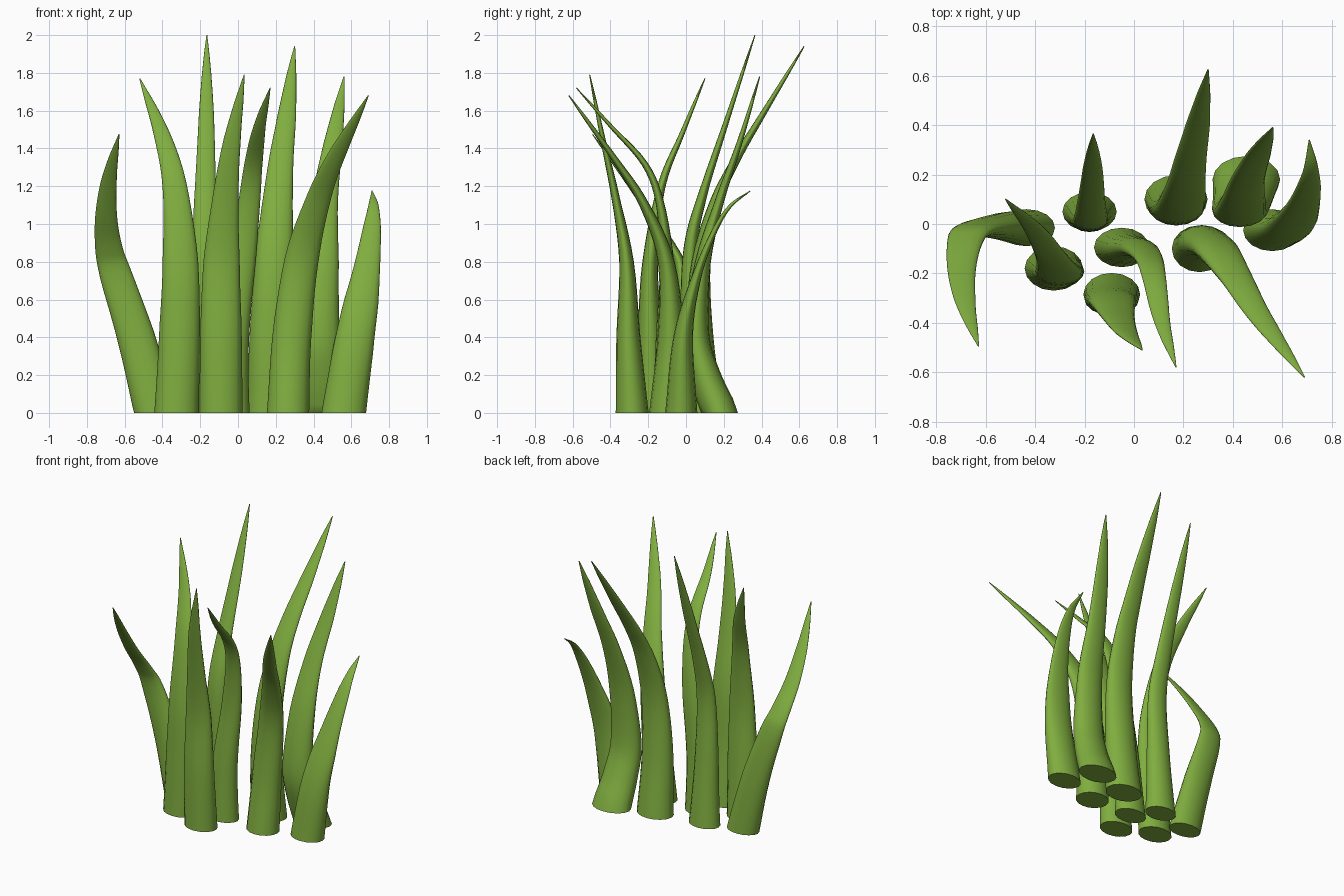
import bpy, bmesh, math
from mathutils import Vector

if "Cube" in bpy.data.objects:
    bpy.data.objects.remove(bpy.data.objects["Cube"])

green = bpy.data.materials.new("grass green")
green.diffuse_color = (0.215, 0.42, 0.05, 1)
green.use_nodes = True
green.node_tree.nodes["Principled BSDF"].inputs["Base Color"].default_value = green.diffuse_color

SIDES, STEPS = 16, 5

# Width and thickness falloff from root to tip
WIDTH = [(0, 1), (.25, .95), (.45, .83), (.6, .63), (.8, .4), (.92, .2), (1, .02)]
THICK = [(0, 1), (.2, .76), (.45, .43), (.6, .27), (.8, .16), (.92, .1), (1, .03)]


def sample(table, t):
    for (a, va), (b, vb) in zip(table, table[1:]):
        if t <= b:
            return va + (vb - va) * (t - a) / (b - a)
    return table[-1][1]


def spline(points):
    """Catmull-Rom curve through the points."""
    p = [Vector(q) for q in points]
    p = [2 * p[0] - p[1]] + p + [2 * p[-1] - p[-2]]
    out = []
    for i in range(1, len(p) - 2):
        a, b, c, d = p[i - 1:i + 3]
        for k in range(STEPS):
            t = k / STEPS
            out.append(.5 * (2 * b + (c - a) * t + (2 * a - 5 * b + 4 * c - d) * t * t
                             + (3 * b - a - 3 * c + d) * t ** 3))
    return out + [p[-2]]


def blade(name, half_w, half_t, slim, points):
    path = spline(points)
    dist = [0]
    for a, b in zip(path, path[1:]):
        dist.append(dist[-1] + (b - a).length)
    bm = bmesh.new()
    rings = []
    for i, c in enumerate(path):
        t = min(dist[i] / dist[-1], 1)
        tan = (path[min(i + 1, len(path) - 1)] - path[max(i - 1, 0)]).normalized()
        if i == 0:
            tan = Vector((0, 0, 1))          # flat root on the ground
        u = Vector((1, 0, 0))
        u = (u - tan * u.dot(tan)).normalized()
        v = tan.cross(u)
        # slim narrows the middle of the blade
        w = half_w * sample(WIDTH, t) * (1 - slim * math.sin(math.pi * t ** .8))
        h = half_t * sample(THICK, t)
        ring = []
        for k in range(SIDES):
            ang = 2 * math.pi * k / SIDES
            q = c + u * w * math.cos(ang) + v * h * math.sin(ang)
            q.z = max(q.z, 0)
            ring.append(bm.verts.new(q))
        rings.append(ring)
    for a, b in zip(rings, rings[1:]):
        for k in range(SIDES):
            n = (k + 1) % SIDES
            bm.faces.new((a[k], a[n], b[n], b[k]))
    bm.faces.new(rings[0][::-1])
    bm.faces.new(rings[-1])
    for f in bm.faces:
        f.smooth = len(f.verts) == 4
    me = bpy.data.meshes.new(name)
    bm.to_mesh(me)
    bm.free()
    me.materials.append(green)
    ob = bpy.data.objects.new(name, me)
    bpy.context.collection.objects.link(ob)


# Each blade: name, root half width, root half thickness, slimming, centre line
blade("blade_far_left", .115, .075, .1, [(-.435, -.015, 0), (-.54, -.01, .4), (-.65, -.025, .74),
      (-.685, -.075, .88), (-.698, -.19, 1.05), (-.68, -.33, 1.25), (-.63, -.495, 1.475)])
blade("blade_left", .118, .09, .05, [(-.325, -.18, 0), (-.31, -.19, .4), (-.305, -.19, .8),
      (-.335, -.13, 1.2), (-.405, -.02, 1.48), (-.52, .1, 1.77)])
blade("blade_back_left", .11, .08, .25, [(-.18, .05, 0), (-.18, .025, .5), (-.175, .025, .88),
      (-.173, .09, 1.16), (-.168, .2, 1.5), (-.165, .365, 2.0)])
blade("blade_front", .115, .087, 0, [(-.09, -.285, 0), (-.09, -.305, .4), (-.087, -.315, .8),
      (-.065, -.375, 1.15), (-.03, -.44, 1.45), (.033, -.51, 1.79)])
blade("blade_middle", .112, .08, .22, [(-.05, -.095, 0), (-.03, -.1, .4), (.02, -.1, .8),
      (.06, -.14, 1.12), (.082, -.22, 1.32), (.115, -.4, 1.52), (.17, -.58, 1.72)])
blade("blade_back_middle", .128, .098, .12, [(.17, .1, 0), (.173, .07, .4), (.19, .08, .8),
      (.21, .16, 1.12), (.23, .27, 1.35), (.258, .4, 1.57), (.3, .625, 1.94)])
blade("blade_back_right", .137, .095, .18, [(.455, .18, 0), (.44, .1, .2), (.428, .055, .42),
      (.44, .09, .8), (.46, .18, 1.13), (.503, .28, 1.42), (.562, .39, 1.78)])
blade("blade_front_right", .112, .095, .05, [(.265, -.1, 0), (.285, -.08, .4), (.335, -.105, .8),
      (.415, -.22, 1.1), (.51, -.375, 1.34), (.69, -.62, 1.68)])
blade("blade_far_right", .118, .085, .05, [(.56, -.025, 0), (.62, -.015, .4), (.672, .05, .7),
      (.705, .14, .94), (.717, .23, 1.09), (.71, .34, 1.175)])
